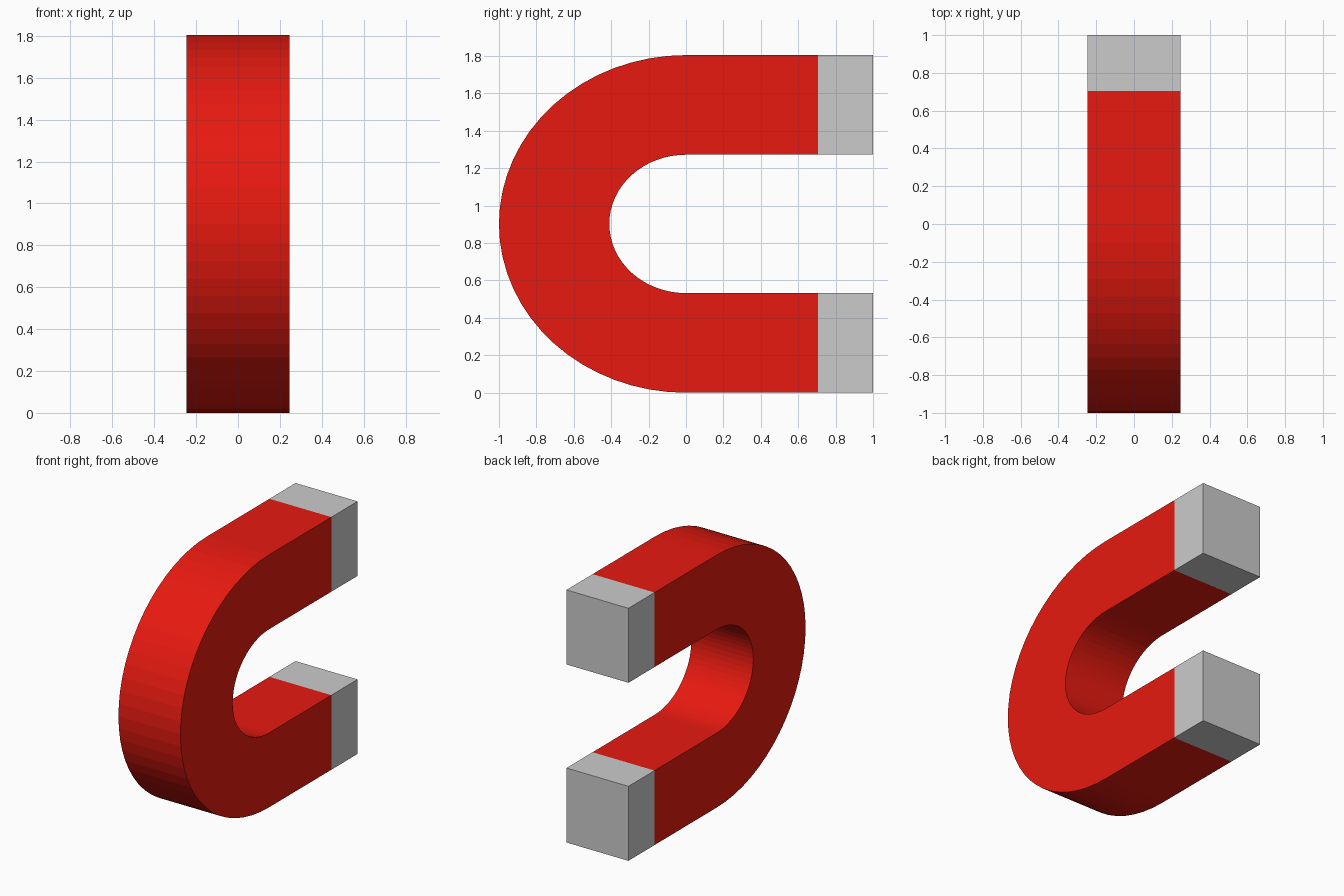
import bpy, bmesh
from math import sin, cos, pi

if "Cube" in bpy.data.objects:
    bpy.data.objects.remove(bpy.data.objects["Cube"])

HALF_W = 0.245            # half thickness in x
CZ = 0.9025               # height of the bend centre
OUT_Y, OUT_Z = 1.0, 0.9025
IN_Y, IN_Z = 0.41, 0.37
BODY_END, TIP_END = 0.705, 1.0
SEGMENTS = 32


def make_material(name, rgb):
    mat = bpy.data.materials.new(name)
    mat.diffuse_color = (*rgb, 1)
    mat.use_nodes = True
    mat.node_tree.nodes["Principled BSDF"].inputs["Base Color"].default_value = mat.diffuse_color
    return mat


def sweep(name, sections, mat=None):
    """Closed bar through (outer, inner) pairs of (y, z) points."""
    bm = bmesh.new()
    rings = [[bm.verts.new((x, *p)) for x, p in
              ((-HALF_W, o), (HALF_W, o), (HALF_W, i), (-HALF_W, i))]
             for o, i in sections]
    for a, b in zip(rings, rings[1:]):
        for k in range(4):
            n = (k + 1) % 4
            bm.faces.new((a[k], a[n], b[n], b[k]))
    bm.faces.new(rings[0])
    bm.faces.new(rings[-1])
    bmesh.ops.recalc_face_normals(bm, faces=bm.faces)
    mesh = bpy.data.meshes.new(name)
    bm.to_mesh(mesh)
    bm.free()
    obj = bpy.data.objects.new(name, mesh)
    bpy.context.collection.objects.link(obj)
    if mat:
        mesh.materials.append(mat)
    return obj


def arm_section(y, side):
    return (y, CZ + side * OUT_Z), (y, CZ + side * IN_Z)


# Red horseshoe body: straight arm, elliptical bend, straight arm
bend = []
for i in range(SEGMENTS + 1):
    a = pi * i / SEGMENTS
    bend.append(((-OUT_Y * sin(a), CZ + OUT_Z * cos(a)),
                 (-IN_Y * sin(a), CZ + IN_Z * cos(a))))
red = make_material("red_paint", (0.8, 0.01, 0.005))
sweep("magnet_body",
      [arm_section(BODY_END, 1)] + bend + [arm_section(BODY_END, -1)], red)

# Bare grey pole tips
for name, side in (("upper_tip", 1), ("lower_tip", -1)):
    sweep(name, [arm_section(BODY_END, side), arm_section(TIP_END, side)])
